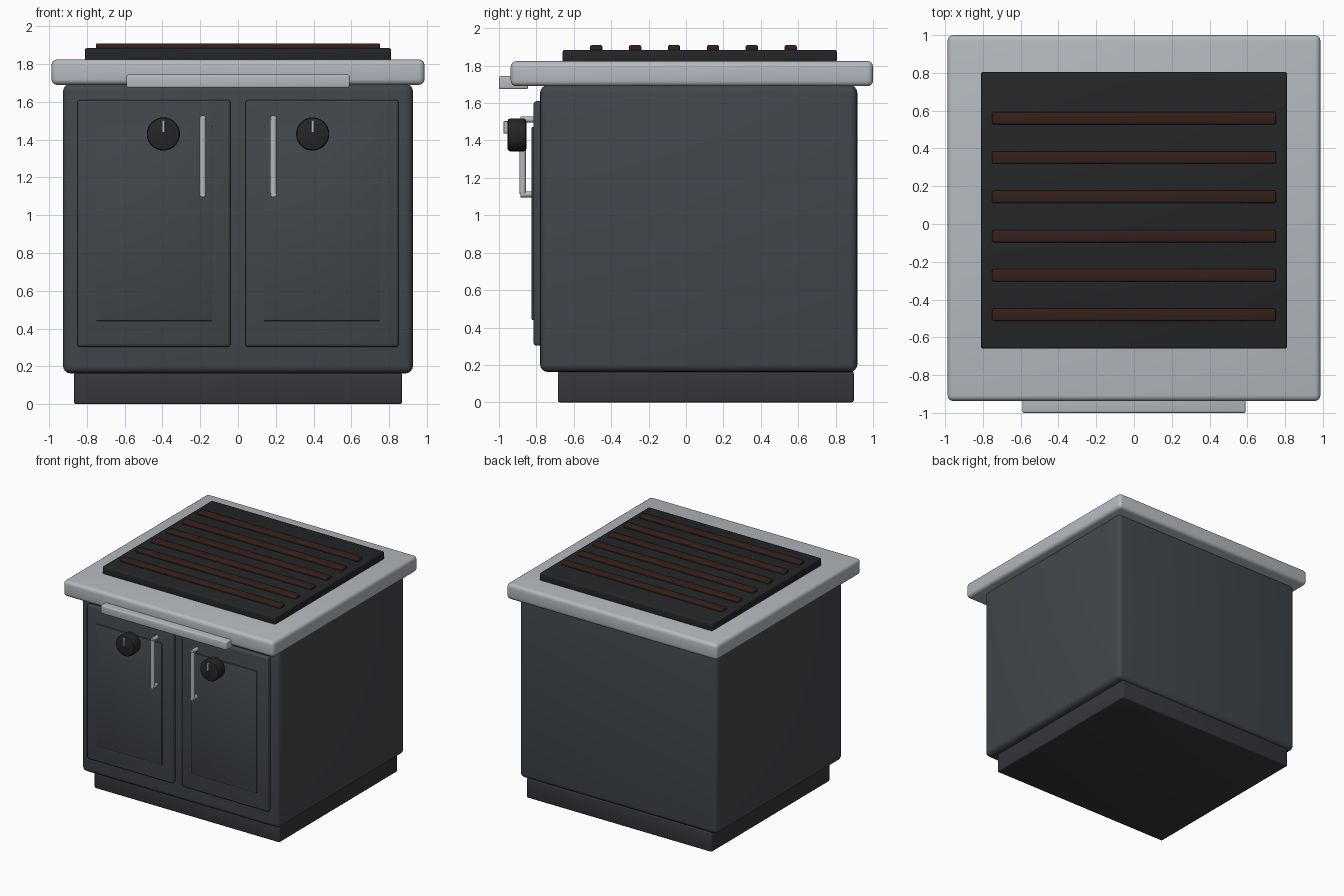
import bpy
import math

if "Cube" in bpy.data.objects:
    bpy.data.objects.remove(bpy.data.objects["Cube"])


def material(name, rgb):
    m = bpy.data.materials.new(name)
    m.diffuse_color = (*rgb, 1)
    m.use_nodes = True
    m.node_tree.nodes["Principled BSDF"].inputs["Base Color"].default_value = m.diffuse_color
    return m


CHARCOAL = material("charcoal", (0.055, 0.062, 0.070))
DARK = material("dark_grey", (0.035, 0.038, 0.044))
BLACK = material("black", (0.018, 0.019, 0.021))
STEEL = material("steel", (0.46, 0.49, 0.52))
BROWN = material("dark_brown", (0.035, 0.014, 0.011))


def finish(ob, name, mat, bevel, segments):
    ob.name = name
    ob.data.materials.append(mat)
    bpy.ops.object.transform_apply(location=False, rotation=True, scale=True)
    if bevel:
        mod = ob.modifiers.new("bevel", 'BEVEL')
        mod.width = bevel
        mod.segments = segments
        mod.limit_method = 'ANGLE'
        bpy.ops.object.modifier_apply(modifier=mod.name)
    bpy.ops.object.shade_smooth_by_angle(angle=math.radians(35))
    return ob


def box(name, x, y, z, mat, bevel=0.01, segments=3):
    """Bevelled box given as (min, max) ranges."""
    spans = (x, y, z)
    bpy.ops.mesh.primitive_cube_add(size=1, location=[(a + b) / 2 for a, b in spans])
    ob = bpy.context.object
    ob.scale = [b - a for a, b in spans]
    return finish(ob, name, mat, bevel, segments)


def rod(name, centre, radius, length, axis, mat, bevel=0.0, sides=24):
    rot = (math.pi / 2, 0, 0) if axis == 'Y' else (0, 0, 0)
    bpy.ops.mesh.primitive_cylinder_add(vertices=sides, radius=radius, depth=length,
                                        location=centre, rotation=rot)
    return finish(bpy.context.object, name, mat, bevel, 2)


# Cabinet, plinth and worktop
box("plinth", (-0.868, 0.868), (-0.685, 0.897), (0, 0.165), DARK, 0.01)
box("cabinet_body", (-0.926, 0.926), (-0.78, 0.916), (0.163, 1.695), CHARCOAL, 0.04, 4)
box("worktop", (-0.987, 0.987), (-0.937, 1.0), (1.69, 1.824), STEEL, 0.03, 4)
box("front_rail", (-0.591, 0.591), (-1.0, -0.845), (1.674, 1.744), STEEL, 0.01)

# Hob plate with raised bars
box("hob_plate", (-0.81, 0.81), (-0.66, 0.806), (1.815, 1.885), BLACK, 0.012)
for i in range(6):
    y = -0.48 + i * 0.208
    box(f"hob_bar_{i + 1}", (-0.752, 0.752), (y - 0.033, y + 0.033),
        (1.878, 1.91), BROWN, 0.01)

# Doors with panels, handles and knobs, mirrored left and right
for side, s in (("left", -1), ("right", 1)):
    def span(a, b):
        return tuple(sorted((s * a, s * b)))

    box(f"{side}_door", span(0.04, 0.85), (-0.815, -0.765), (0.303, 1.61), CHARCOAL, 0.015)
    box(f"{side}_door_panel", span(0.137, 0.75), (-0.825, -0.80), (0.44, 1.473),
        CHARCOAL, 0.005, 2)

    hx = s * 0.187
    rod(f"{side}_handle_bar", (hx, -0.873, 1.312), 0.018, 0.395, 'Z', STEEL)
    for end, z in (("lower", 1.112), ("upper", 1.512)):
        rod(f"{side}_handle_{end}_post", (hx, -0.847, z), 0.016, 0.075, 'Y', STEEL)

    kx = s * 0.395
    rod(f"{side}_knob", (kx, -0.904, 1.43), 0.088, 0.1, 'Y', BLACK, 0.014, 32)
    box(f"{side}_knob_pointer", (kx - 0.008, kx + 0.008), (-0.975, -0.945),
        (1.437, 1.503), STEEL, 0.002, 1)
